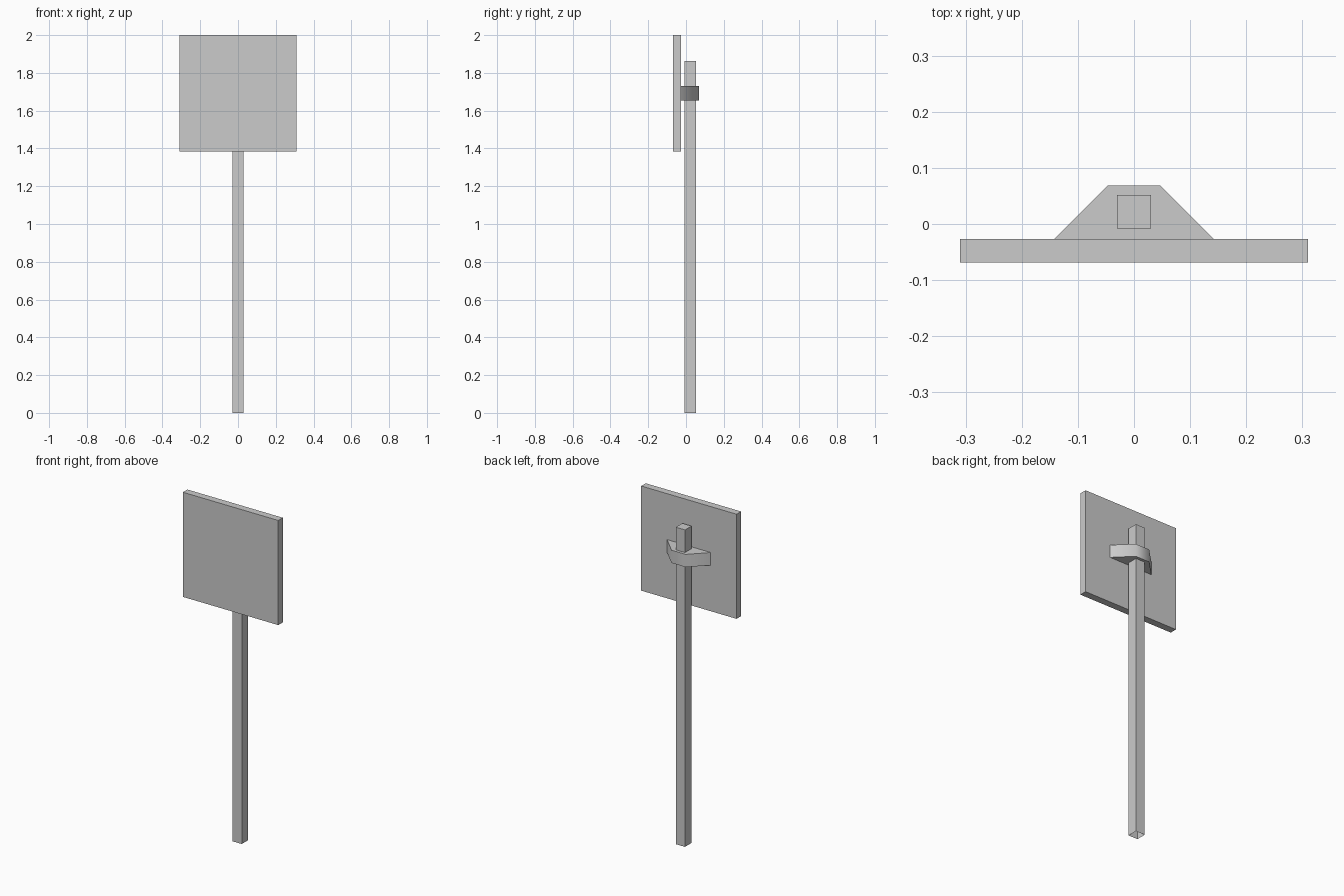
import bpy, bmesh, math

if "Cube" in bpy.data.objects:
    bpy.data.objects.remove(bpy.data.objects["Cube"])


def make_object(name, bm):
    mesh = bpy.data.meshes.new(name)
    bm.to_mesh(mesh)
    bm.free()
    obj = bpy.data.objects.new(name, mesh)
    bpy.context.collection.objects.link(obj)
    return obj


def box(name, lo, hi, open_bottom=False):
    bm = bmesh.new()
    bmesh.ops.create_cube(bm, size=1)
    for v in bm.verts:
        v.co = [(a + b) / 2 + c * (b - a) for a, b, c in zip(lo, hi, v.co)]
    if open_bottom:
        bm.normal_update()
        bottom = [f for f in bm.faces if f.normal.z < -0.9]
        bmesh.ops.delete(bm, geom=bottom, context='FACES_ONLY')
    return make_object(name, bm)


# Square sign board and hollow-ended square post
box("sign_board", (-0.31, -0.069, 1.385), (0.31, -0.027, 2.0))
box("post", (-0.03, -0.008, 0.0), (0.03, 0.052, 1.863), open_bottom=True)

# Clamp bracket: trapezoid profile extruded upwards
bm = bmesh.new()
profile = [(-0.142, -0.027), (0.142, -0.027), (0.046, 0.069), (-0.046, 0.069)]
face = bm.faces.new([bm.verts.new((x, y, 1.655)) for x, y in profile])
ext = bmesh.ops.extrude_face_region(bm, geom=[face], use_keep_orig=True)
top = [g for g in ext["geom"] if isinstance(g, bmesh.types.BMVert)]
bmesh.ops.translate(bm, verts=top, vec=(0, 0, 0.075))
bmesh.ops.recalc_face_normals(bm, faces=bm.faces[:])
bracket = make_object("clamp_bracket", bm)
bpy.context.view_layer.objects.active = bracket
bracket.select_set(True)
bpy.ops.object.shade_smooth_by_angle(angle=math.radians(60))

# Flat handset pictogram: half outline mirrored across the diagonal
half = [(0.047, -0.047), (0.10, 0.02), (0.094, 0.059), (0.034, 0.084),
        (0.126, 0.184), (0.157, 0.15), (0.185, 0.09), (0.185, 0.0),
        (0.109, -0.109)]
outline = half + [(-z, -x) for x, z in reversed(half[1:-1])]
bm = bmesh.new()
symbol = bm.faces.new([bm.verts.new((x, -0.0694, 1.6925 + z)) for x, z in outline])
symbol.normal_update()
if symbol.normal.y > 0:
    symbol.normal_flip()
make_object("handset_symbol", bm)
